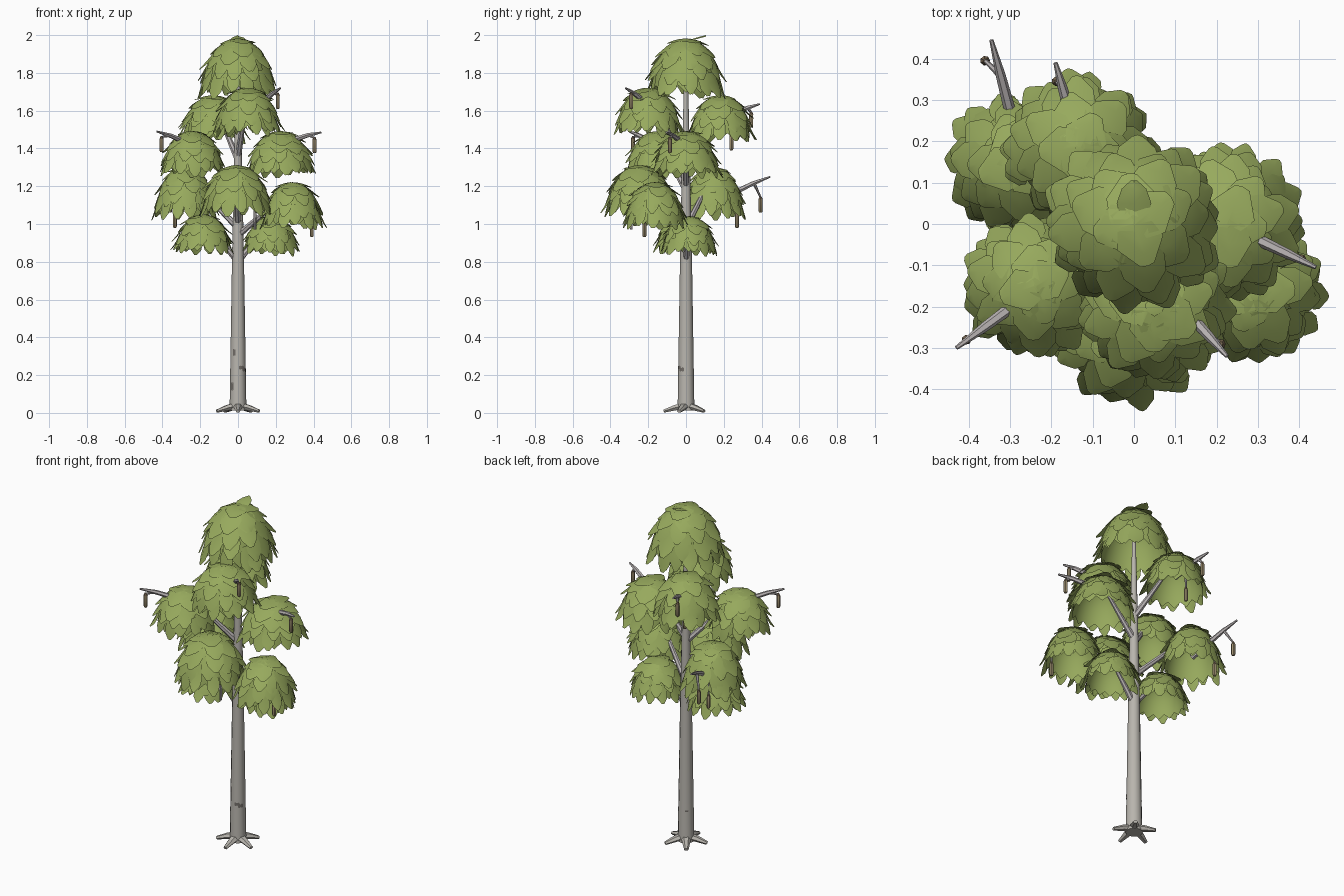
import bpy, bmesh, math, random
from mathutils import Vector

if "Cube" in bpy.data.objects:
    bpy.data.objects.remove(bpy.data.objects["Cube"])
random.seed(7)


def material(name, rgb):
    m = bpy.data.materials.new(name)
    m.diffuse_color = (*rgb, 1)
    m.use_nodes = True
    m.node_tree.nodes["Principled BSDF"].inputs["Base Color"].default_value = m.diffuse_color
    return m


LEAF = material("leaf green", (0.31, 0.40, 0.11))
BARK = material("pale bark", (0.48, 0.46, 0.42))
TWIG = material("grey branch", (0.47, 0.44, 0.44))
MARK = material("dark bark mark", (0.17, 0.155, 0.14))
CATKIN = material("tan catkin", (0.36, 0.29, 0.17))
CAP = material("brown catkin cap", (0.20, 0.145, 0.09))


def finish(bm, name, mat, angle=35):
    me = bpy.data.meshes.new(name)
    bm.to_mesh(me)
    bm.free()
    me.materials.append(mat)
    ob = bpy.data.objects.new(name, me)
    bpy.context.collection.objects.link(ob)
    bpy.ops.object.select_all(action='DESELECT')
    bpy.context.view_layer.objects.active = ob
    ob.select_set(True)
    bpy.ops.object.shade_smooth_by_angle(angle=math.radians(angle))
    return ob


def tube(bm, points, radii, sides=7, flat=1.0):
    """Tapered tube along a path, closed at both ends."""
    pts = [Vector(p) for p in points]
    rings = []
    for i, p in enumerate(pts):
        d = (pts[min(i + 1, len(pts) - 1)] - pts[max(i - 1, 0)]).normalized()
        ref = Vector((0, 1, 0)) if abs(d.z) > 0.9 else Vector((0, 0, 1))
        a = d.cross(ref).normalized()
        b = d.cross(a) * flat
        rings.append([bm.verts.new(p + radii[i] * (a * math.cos(t) + b * math.sin(t)))
                      for t in (math.tau * k / sides for k in range(sides))])
    for r, q in zip(rings, rings[1:]):
        for k in range(sides):
            n = (k + 1) % sides
            bm.faces.new((r[k], r[n], q[n], q[k]))
    bm.faces.new(rings[0][::-1])
    bm.faces.new(rings[-1])
    bmesh.ops.recalc_face_normals(bm, faces=bm.faces[:])


# Trunk
PROFILE = [(0.012, 0.046), (0.05, 0.044), (0.8, 0.032), (1.3, 0.022), (1.8, 0.010)]
bm = bmesh.new()
tube(bm, [(0, 0, z) for z, r in PROFILE], [r for z, r in PROFILE], 12)
finish(bm, "trunk", BARK, 40)


def trunk_radius(z):
    for (z0, r0), (z1, r1) in zip(PROFILE, PROFILE[1:]):
        if z <= z1:
            return r0 + (r1 - r0) * (z - z0) / (z1 - z0)
    return 0.01


# Five spreading roots
bm = bmesh.new()
for deg in (-90, -18, 54, 126, 198):
    c, s = math.cos(math.radians(deg)), math.sin(math.radians(deg))
    tube(bm, [(.015 * c, .015 * s, .036), (.06 * c, .06 * s, .027), (.118 * c, .118 * s, .009)],
         [.027, .022, .012], 6, .75)
finish(bm, "roots", BARK, 30)

# Thin dark bark marks: (direction, height, angular width, tall)
bm = bmesh.new()
for deg, z, wid, tall in ((240, .32, 25, .04), (297, .24, 40, .022), (225, .14, 25, .05),
                          (325, .23, 40, .025), (130, .2, 25, .01)):
    prev = None
    for k in range(5):
        t = math.radians(deg + wid * (k / 4 - 0.5))
        h = tall * (0.5 if k % 2 else 0.3)
        col = [bm.verts.new(((trunk_radius(q) + .001) * math.cos(t),
                             (trunk_radius(q) + .001) * math.sin(t), q)) for q in (z - h, z + h)]
        if prev:
            bm.faces.new((prev[0], col[0], col[1], prev[1]))
        prev = col
finish(bm, "bark_marks", MARK)


def dome_point(c, R, H, a, t, grow=1.0):
    """Point on a leafy dome; a runs from the crown (0) to the rim (pi/2)."""
    r = R * max(math.sin(min(a, math.pi / 2)), 0) ** .9 * grow
    z = c[2] - H * (1 - math.cos(a)) + (grow - 1) * H * 0.25
    return Vector((c[0] + r * math.cos(t), c[1] + r * math.sin(t), z))


def add_leaf(bm, c, R, H, a0, a1, t, half, lift):
    """Broad pointed leaf lying along the dome with a raised tip."""
    rows = []
    for f, w in ((0, .65), (.4, 1), (.72, .85), (1, .22)):
        a = a0 + (a1 - a0) * f
        g = 1.01 + lift * f * f
        ang = half * w / max(math.sin(a), .25) / R
        rows.append([bm.verts.new(dome_point(c, R, H, a, t + s * ang, g + (.02 if s == 0 else 0)))
                     for s in (-1, 0, 1)])
    for p, q in zip(rows, rows[1:]):
        for k in (0, 1):
            bm.faces.new((p[k], q[k], q[k + 1], p[k + 1]))


def leaf_cluster(name, c, R, H):
    bm = bmesh.new()
    R *= 0.90
    # inner shell with a toothed rim
    n = 28
    top = bm.verts.new(c)
    prev = None
    for i in range(1, 7):
        ring = []
        for k in range(n):
            a = math.pi / 2 * .93 * i / 6 - (.13 if i == 6 and k % 2 else 0)
            ring.append(bm.verts.new(dome_point(c, R, H, a, math.tau * k / n, .98)))
        for k in range(n):
            m = (k + 1) % n
            if prev:
                bm.faces.new((prev[k], ring[k], ring[m], prev[m]))
            else:
                bm.faces.new((top, ring[k], ring[m]))
        prev = ring
    # overlapping ragged tiers of leaves
    for a0, a1, count in ((.08, .55, 4), (.3, .84, 7), (.58, 1.1, 10), (.82, 1.33, 12), (1.08, 1.56, 14)):
        off = random.random() * 6
        for k in range(count):
            t = off + math.tau * (k + random.uniform(-.25, .25)) / count
            j = random.uniform(-.08, .06)
            half = R * math.sin(a1) * math.pi / count * random.uniform(.85, 1.05)
            add_leaf(bm, c, R, H, a0 + j, a1 + j, t, half, random.uniform(.07, .22))
    finish(bm, name, LEAF, 50)


# Foliage: name, crown point, radius, height, branch start height
CLUSTERS = [
    ("crown_leaves", (0, 0, 1.98), .205, .32, None),
    ("upper_front_leaves", (.05, -.20, 1.72), .18, .26, 1.38),
    ("upper_back_leaves", (-.13, .185, 1.68), .175, .26, 1.36),
    ("middle_left_leaves", (-.24, -.15, 1.49), .17, .24, 1.20),
    ("middle_right_leaves", (.225, .0, 1.49), .18, .25, 1.22),
    ("front_leaves", (-.01, -.245, 1.31), .19, .28, 1.02),
    ("right_leaves", (.29, -.165, 1.22), .165, .25, .96),
    ("left_back_leaves", (-.28, .145, 1.30), .17, .28, 1.0),
    ("low_left_leaves", (-.185, -.01, 1.05), .155, .215, .82),
    ("low_right_leaves", (.175, .015, 1.04), .15, .21, .82),
]
for name, c, R, H, z0 in CLUSTERS:
    leaf_cluster(name, c, R, H)
    if z0:
        bm = bmesh.new()
        z1 = c[2] - .03
        tube(bm, [(0, 0, z0 - .02), (c[0] * .4, c[1] * .4, z0 + (z1 - z0) * .35), (c[0], c[1], z1)],
             [.018, .014, .007])
        finish(bm, name.replace("leaves", "branch"), TWIG)

# Upright leaf at the very top
bm = bmesh.new()
rows = [[bm.verts.new((s * w, y, z - abs(s) * .008)) for s in (-1, 0, 1)]
        for y, z, w in ((-.01, 1.965, .025), (.05, 1.985, .042), (.085, 1.995, .03), (.105, 2.0, .008))]
for p, q in zip(rows, rows[1:]):
    for k in (0, 1):
        bm.faces.new((p[k], p[k + 1], q[k + 1], q[k]))
finish(bm, "top_leaf", LEAF)


def catkin(index, x, y, z, length=.08):
    bm = bmesh.new()
    tube(bm, [(x, y, z), (x, y, z - .01), (x, y, z - length + .008), (x, y, z - length)],
         [.006, .011, .011, .007], 7)
    finish(bm, f"catkin_{index}", CATKIN)
    bm = bmesh.new()
    tube(bm, [(x, y, z + .006), (x, y, z - .01)], [.005, .012], 7)
    finish(bm, f"catkin_cap_{index}", CAP)


# Bare twigs poking out of the foliage: base, tip, catkin top
TWIGS = [
    ((.22, .0, 1.42), (.44, -.105, 1.485), (.405, -.085, 1.455)),
    ((-.2, -.13, 1.40), (-.43, -.30, 1.49), (-.405, -.28, 1.46)),
    ((-.13, .18, 1.55), (-.19, .39, 1.635), (-.187, .345, 1.59)),
    ((-.27, .16, 1.12), (-.345, .445, 1.25), (-.36, .395, 1.14)),
    ((.08, -.16, 1.60), (.225, -.32, 1.72), (.21, -.29, 1.69)),
]
for i, (a, b, k) in enumerate(TWIGS):
    a, b = Vector(a), Vector(b)
    mid = a.lerp(b, .7) + Vector((0, 0, .006))
    bm = bmesh.new()
    tube(bm, [a, mid, b], [.017, .012, .005], 6)
    tube(bm, [mid, Vector(k)], [.009, .005], 6)
    finish(bm, f"twig_{i}", TWIG, 25)
    catkin(i, *k)

# Catkins and a drooping twig below the foliage
for i, (x, y, z) in enumerate(((-.335, .27, 1.06), (.39, -.22, 1.01), (-.16, .24, 1.47))):
    catkin(i + 5, x, y, z)
    bm = bmesh.new()
    tube(bm, [(x * .9, y * .9, z + .16), (x, y, z + .08), (x, y, z)], [.008, .008, .005], 6)
    finish(bm, f"catkin_stem_{i}", TWIG)
bm = bmesh.new()
tube(bm, [(.07, -.24, 1.15), (.09, -.29, 1.07), (.09, -.29, .97)], [.007, .009, .007], 6)
finish(bm, "drooping_twig", TWIG)
